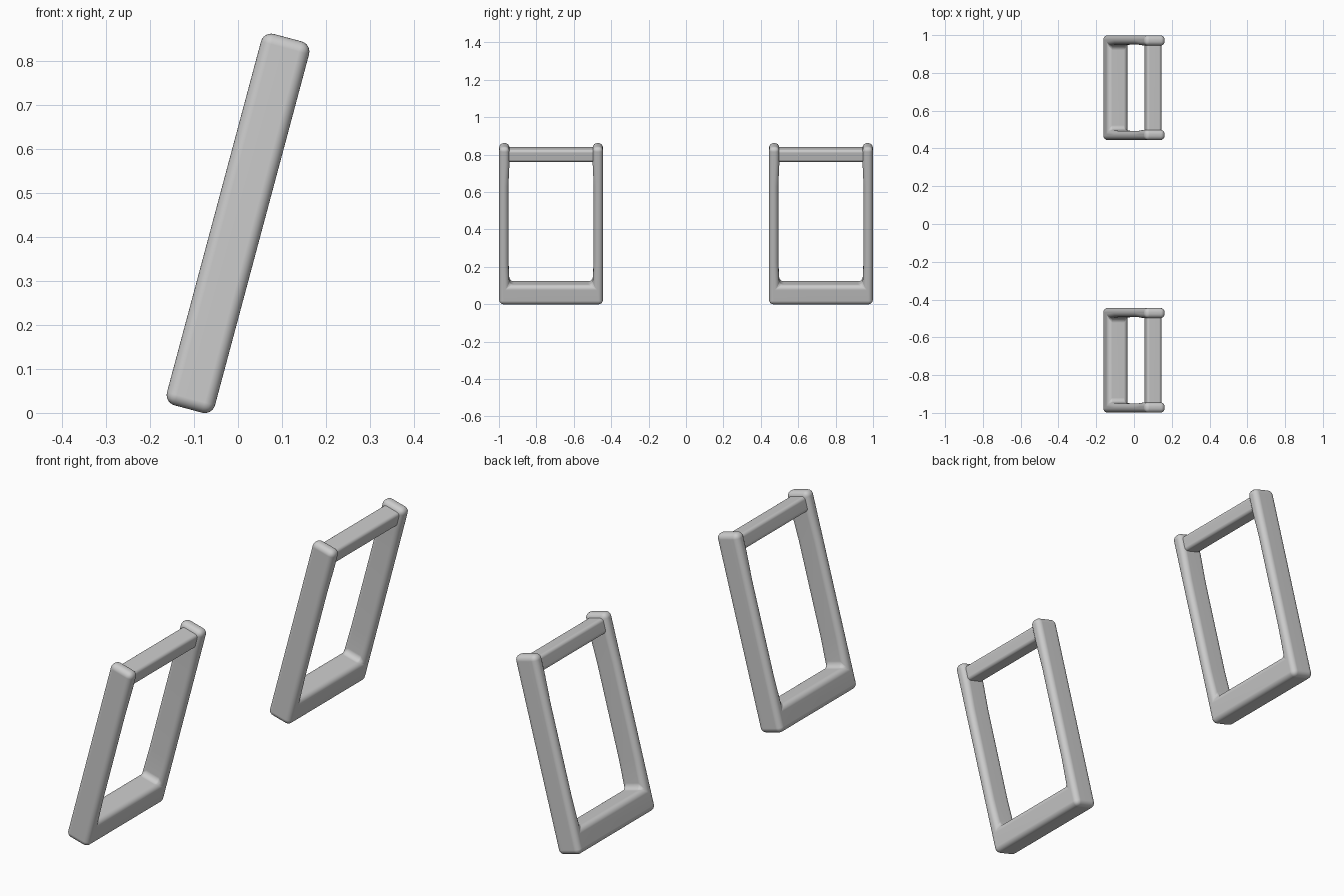
import bpy, bmesh, math

if "Cube" in bpy.data.objects:
    bpy.data.objects.remove(bpy.data.objects["Cube"])

TILT = math.radians(15)
S, C = math.sin(TILT), math.cos(TILT)
Y0, Z0 = 0.7215, 0.4305      # centre of one frame


def place(u, y, v):
    """Frame coordinates (depth, width, height) to leaning world coordinates."""
    return (S * v + C * u, Y0 + y, Z0 + C * v - S * u)


def slab(name, profile, depth, radius):
    """Extrude a (width, height) profile through the depth, round it, mirror it."""
    bm = bmesh.new()
    front = [bm.verts.new(place(-depth / 2, y, v)) for y, v in profile]
    back = [bm.verts.new(place(depth / 2, y, v)) for y, v in profile]
    bm.faces.new(front)
    bm.faces.new(back[::-1])
    n = len(profile)
    for i in range(n):
        j = (i + 1) % n
        bm.faces.new((front[j], front[i], back[i], back[j]))
    bmesh.ops.recalc_face_normals(bm, faces=bm.faces[:])
    for f in bm.faces:
        f.smooth = True
    mesh = bpy.data.meshes.new(name)
    bm.to_mesh(mesh)
    bm.free()
    ob = bpy.data.objects.new(name, mesh)
    bpy.context.collection.objects.link(ob)
    bev = ob.modifiers.new("round", 'BEVEL')
    bev.width = radius
    bev.segments = 6
    bev.limit_method = 'ANGLE'
    bev.angle_limit = math.radians(30)
    bev.use_clamp_overlap = False
    mir = ob.modifiers.new("pair", 'MIRROR')
    mir.use_axis = (False, True, False)
    wn = ob.modifiers.new("normals", 'WEIGHTED_NORMAL')
    wn.keep_sharp = True
    return ob


# U-shaped frames: two posts joined by a thick foot bar
H = 0.4365
half = [(0.2775, -H), (0.2775, H), (0.2225, H), (0.2225, 0.34),
        (0.228, 0.22), (0.228, -0.2), (0.2225, -H + 0.109)]
slab("u_frame", half + [(-y, v) for y, v in reversed(half)], 0.113, 0.024)

# Thinner grip bars between the tops of the posts
slab("grip_bar", [(-0.25, 0.350), (0.25, 0.350), (0.25, 0.418), (-0.25, 0.418)],
     0.082, 0.015)
